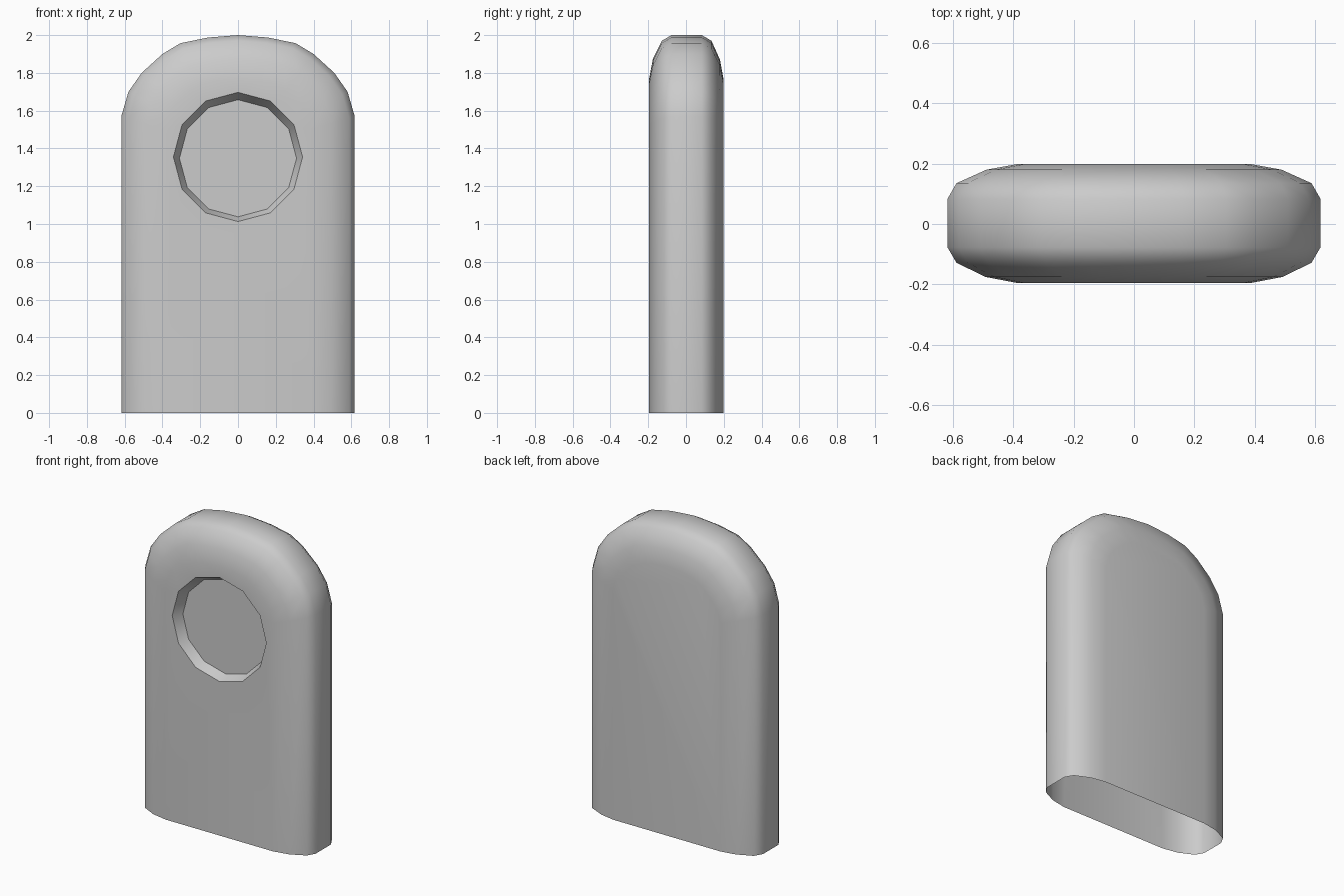
import bpy, bmesh, math

if "Cube" in bpy.data.objects:
    bpy.data.objects.remove(bpy.data.objects["Cube"])

bm = bmesh.new()

# Right half of the arched outline, from the ground up to the crown
half = [(0.618, 0.0), (0.618, 1.57), (0.58, 1.70), (0.51, 1.80), (0.40, 1.90),
        (0.305, 1.957), (0.16, 1.987)]
outline = half + [(0.0, 2.0)] + [(-x, z) for x, z in reversed(half)]

PIVOT = 1.38  # the arch shrinks toward this height, the feet stay on the ground


def arch_ring(y, inset):
    s = 1 - inset / 0.62
    return [bm.verts.new((x * s, y, PIVOT + (z - PIVOT) * s if z > PIVOT else z))
            for x, z in outline]


def circle_ring(y, radius, zc, n=12):
    return [bm.verts.new((radius * math.sin(2 * math.pi * i / n), y,
                          zc + radius * math.cos(2 * math.pi * i / n)))
            for i in range(n)]


def bridge(a, b, closed):
    for i in range(len(a) if closed else len(a) - 1):
        j = (i + 1) % len(a)
        bm.faces.new((a[i], a[j], b[j], b[i]))


# Rounded shell: stacked arches from front to back, open underneath
profile = [(-0.195, 0.23), (-0.175, 0.125), (-0.128, 0.03), (-0.077, 0.0),
           (0.083, 0.0), (0.135, 0.03), (0.18, 0.13), (0.198, 0.23)]
rings = [arch_ring(y, i) for y, i in profile]
for a, b in zip(rings, rings[1:]):
    bridge(a, b, False)
bm.faces.new(rings[-1])

# Round recess in the front face
rim = circle_ring(-0.195, 0.342, 1.355)
floor = circle_ring(-0.13, 0.31, 1.348)
bridge(rim, floor, True)
bm.faces.new(floor)


def loop_edges(vs):
    out = []
    for i, v in enumerate(vs):
        w = vs[(i + 1) % len(vs)]
        out.append(bm.edges.get((v, w)) or bm.edges.new((v, w)))
    return out


# Front face filled around the recess
bmesh.ops.triangle_fill(bm, use_beauty=True, normal=(0, -1, 0),
                        edges=loop_edges(rings[0]) + loop_edges(rim))
bmesh.ops.recalc_face_normals(bm, faces=bm.faces[:])

mesh = bpy.data.meshes.new("arched_slab")
bm.to_mesh(mesh)
bm.free()
slab = bpy.data.objects.new("arched_slab", mesh)
bpy.context.collection.objects.link(slab)
bpy.context.view_layer.objects.active = slab
slab.select_set(True)
bpy.ops.object.shade_smooth_by_angle(angle=math.radians(42))
